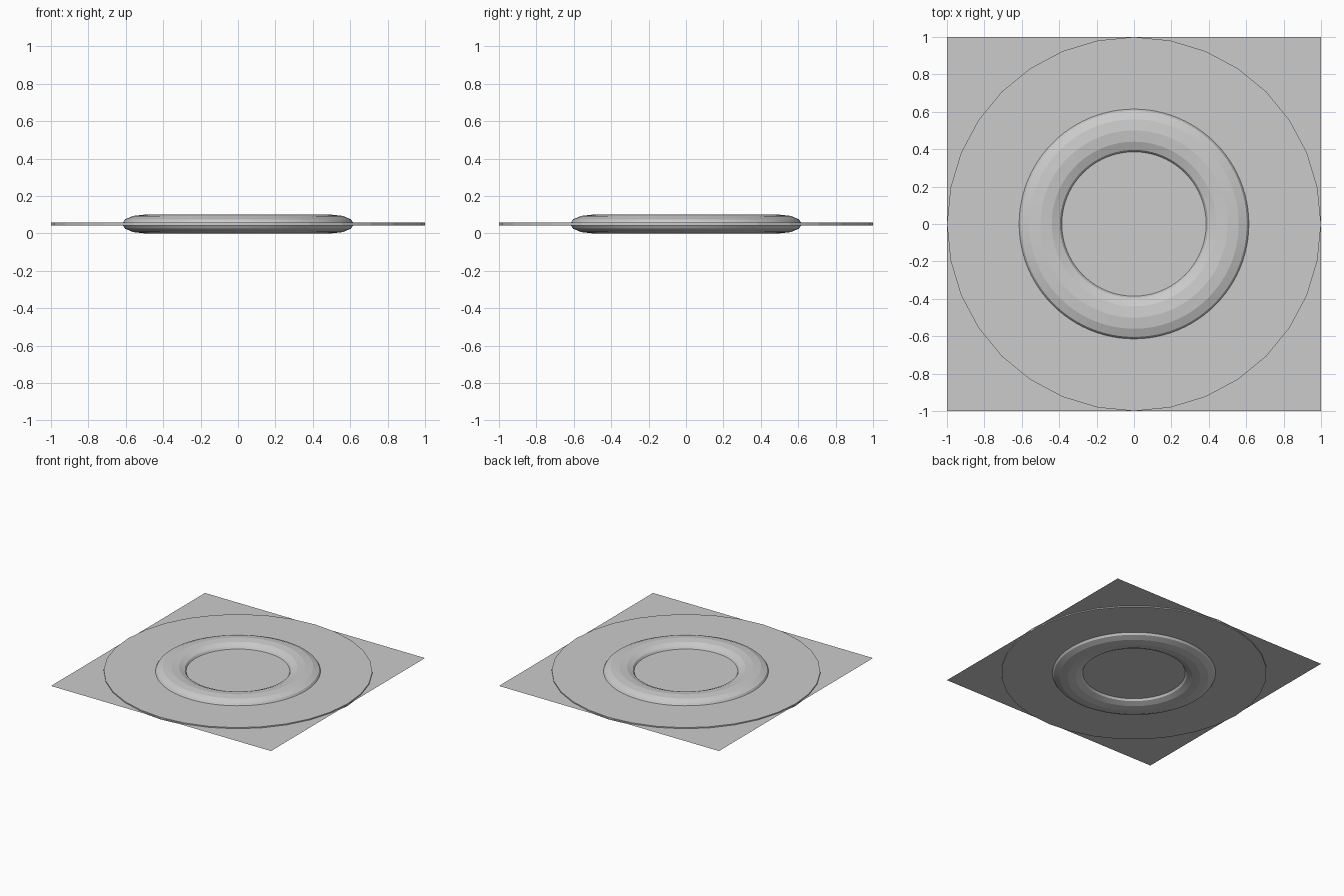
import bpy

if "Cube" in bpy.data.objects:
    bpy.data.objects.remove(bpy.data.objects["Cube"])

MID = 0.05  # common centre height of all parts

# Thin square sheet
bpy.ops.mesh.primitive_plane_add(size=2, location=(0, 0, MID))
bpy.context.object.name = "square_sheet"

# Thin 32-sided disc straddling the sheet
bpy.ops.mesh.primitive_cylinder_add(vertices=32, radius=1, depth=0.018,
                                    location=(0, 0, MID))
bpy.context.object.name = "disc"

# Flattened ring, faceted across its section
bpy.ops.mesh.primitive_torus_add(major_radius=0.5, minor_radius=0.12,
                                 major_segments=96, minor_segments=12,
                                 location=(0, 0, MID))
ring = bpy.context.object
ring.name = "ring"
ring.scale.z = 0.05 / 0.12
bpy.ops.object.transform_apply(location=False, rotation=False, scale=True)
